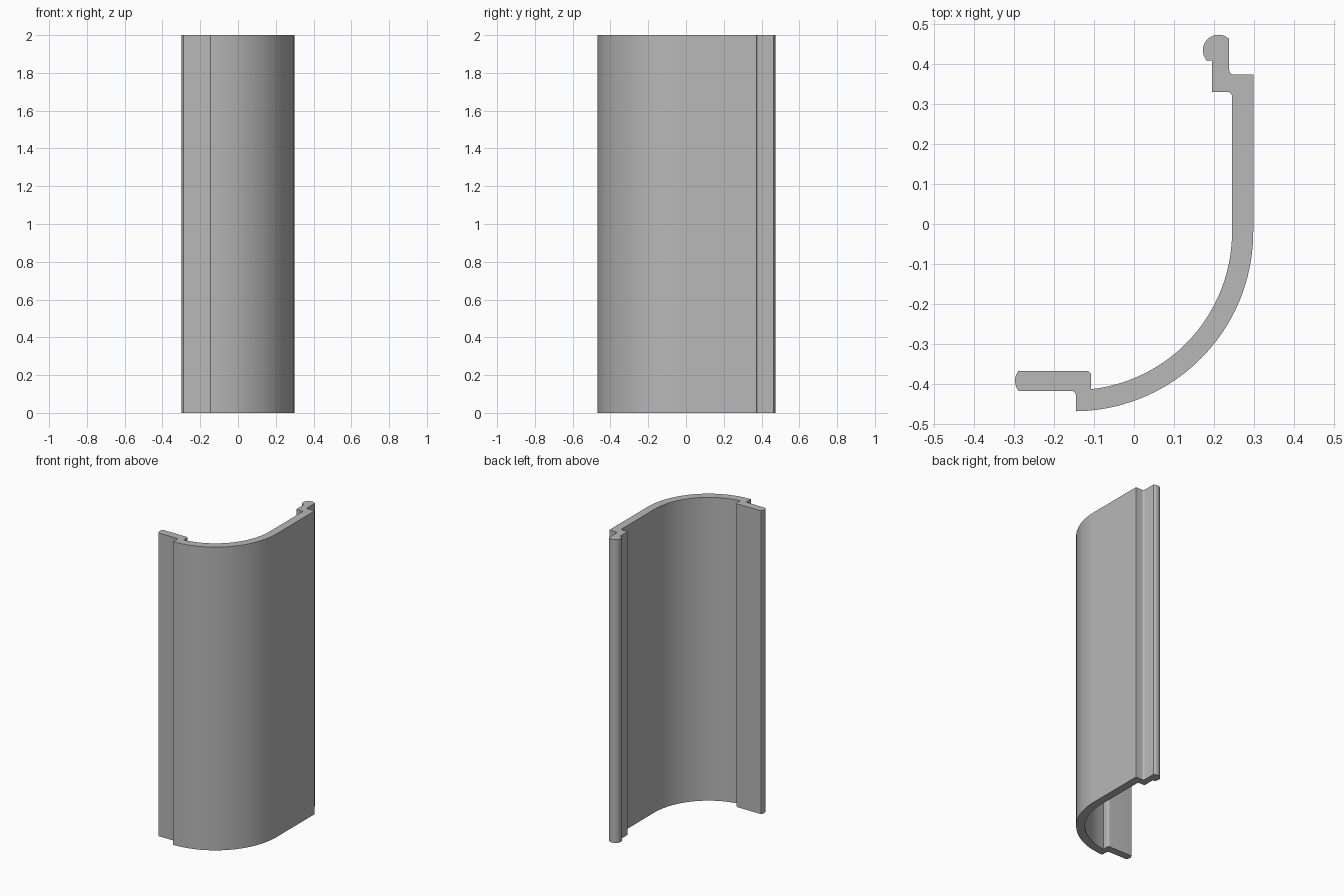
import bpy
import bmesh
from math import cos, sin, radians

if "Cube" in bpy.data.objects:
    bpy.data.objects.remove(bpy.data.objects["Cube"], do_unlink=True)

HEIGHT = 2.0


def arc(cx, cy, r, start, end, steps):
    """Points along an arc, angles in degrees."""
    angles = [radians(start + (end - start) * i / steps) for i in range(steps + 1)]
    return [(cx + r * cos(a), cy + r * sin(a)) for a in angles]


# Cross-section, counter-clockwise
bend = (-0.15, -0.02)
profile = arc(*bend, 0.448, -89.4, 0, 24)                  # outer bend
profile += [(0.298, 0.373)]                                # outer wall end
profile += arc(0.25, 0.385, 0.012, 270, 180, 5)            # step into the neck
profile += [(0.238, 0.464)]
profile += arc(0.211, 0.434, 0.039, 50, 222, 14)           # rounded bead
profile += [(0.195, 0.408), (0.195, 0.33)]                 # neck
profile += arc(0.233, 0.318, 0.012, 90, 0, 5)              # inner step
profile += arc(*bend, 0.395, 0, -83.8, 24)                 # inner bend
profile += arc(-0.119, -0.379, 0.012, 0, 90, 5)            # tongue shoulder
profile += [(-0.289, -0.367), (-0.295, -0.378), (-0.298, -0.392),
            (-0.295, -0.406), (-0.289, -0.417)]            # tongue tip
profile += arc(-0.157, -0.429, 0.012, 90, 0, 5)            # outer tongue step

# Extrude the section upwards
bm = bmesh.new()
base = bm.faces.new([bm.verts.new((x, y, 0)) for x, y in profile])
result = bmesh.ops.extrude_face_region(bm, geom=[base], use_keep_orig=True)
top = [v for v in result["geom"] if isinstance(v, bmesh.types.BMVert)]
bmesh.ops.translate(bm, verts=top, vec=(0, 0, HEIGHT))
bmesh.ops.recalc_face_normals(bm, faces=bm.faces)
mesh = bpy.data.meshes.new("curved_trim_panel")
bm.to_mesh(mesh)
bm.free()
panel = bpy.data.objects.new("curved_trim_panel", mesh)
bpy.context.collection.objects.link(panel)

# Plain grey finish
grey = bpy.data.materials.new("plain grey")
grey.use_nodes = True
color = (0.48, 0.48, 0.48, 1)
grey.diffuse_color = color
grey.node_tree.nodes["Principled BSDF"].inputs["Base Color"].default_value = color
mesh.materials.append(grey)

# Smooth curves with crisp corners
bpy.ops.object.select_all(action="DESELECT")
panel.select_set(True)
bpy.context.view_layer.objects.active = panel
bpy.ops.object.shade_smooth_by_angle(angle=radians(25))
